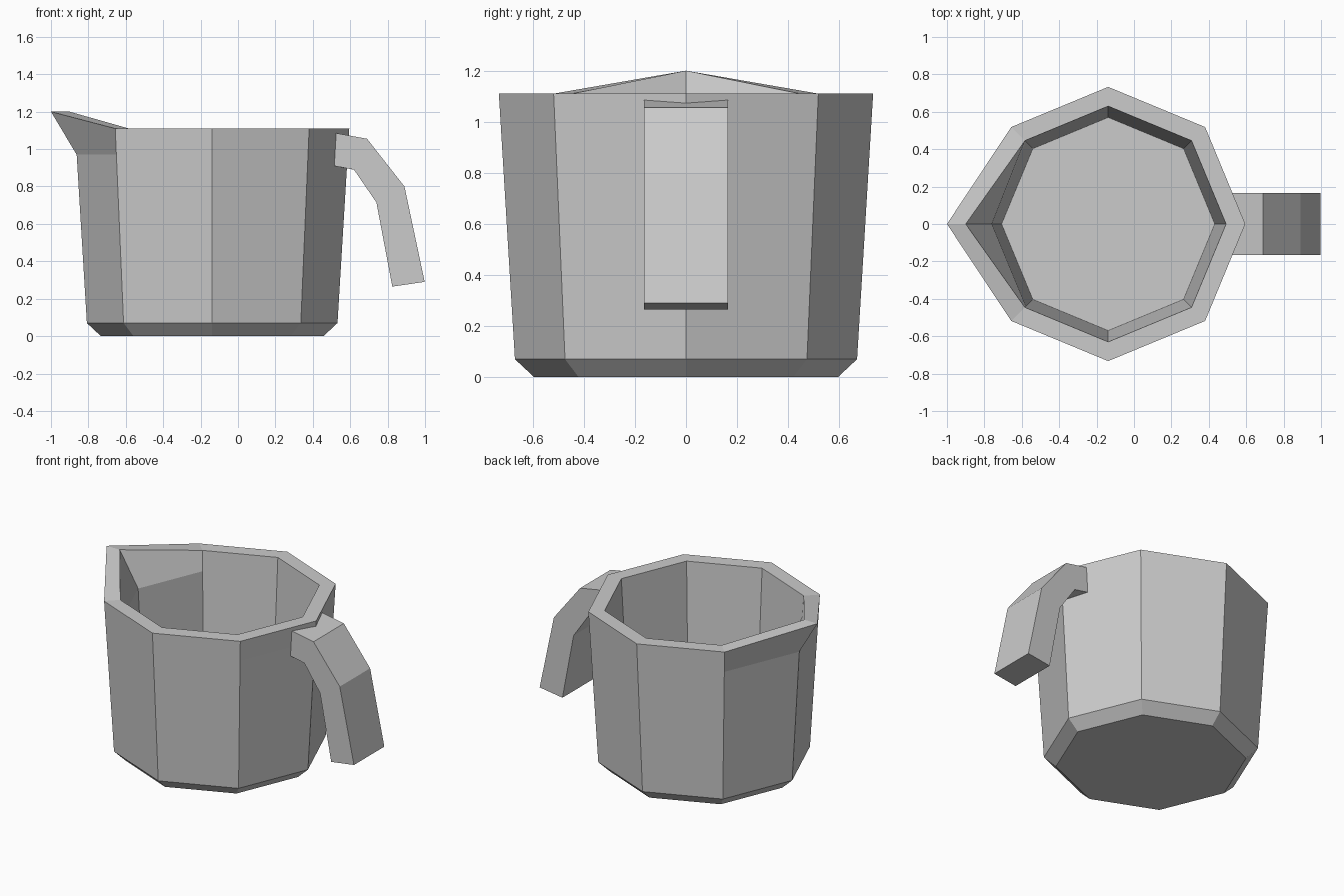
import bpy, bmesh
from math import cos, sin, pi, radians

if "Cube" in bpy.data.objects:
    bpy.data.objects.remove(bpy.data.objects["Cube"])

SIDES = 8
CX = -0.138          # axis of the cup
TIP = SIDES // 2     # index of the corner that carries the spout


def finish(bm, name):
    bmesh.ops.recalc_face_normals(bm, faces=bm.faces)
    mesh = bpy.data.meshes.new(name)
    bm.to_mesh(mesh)
    bm.free()
    obj = bpy.data.objects.new(name, mesh)
    bpy.context.collection.objects.link(obj)
    return obj


# Jug body: octagonal shell, outside bottom up to the rim and down to the floor
# (radius, z, optional spout corner (x, z))
levels = [
    (0.595, 0.0, None),
    (0.670, 0.07, None),
    (0.7245, 0.97, None),
    (0.733, 1.11, (-1.0, 1.2)),
    (0.630, 1.11, (-0.90, 1.2)),
    (0.622, 0.97, None),
    (0.570, 0.07, None),
]
bm = bmesh.new()
rings = []
for r, z, tip in levels:
    pts = [(CX + r * cos(2 * pi * i / SIDES), r * sin(2 * pi * i / SIDES), z)
           for i in range(SIDES)]
    if tip:
        pts[TIP] = (tip[0], 0, tip[1])
    rings.append([bm.verts.new(p) for p in pts])
for a, b in zip(rings, rings[1:]):
    for i in range(SIDES):
        j = (i + 1) % SIDES
        bm.faces.new((a[i], a[j], b[j], b[i]))
bm.faces.new(rings[0])
bm.faces.new(rings[-1])
bmesh.ops.dissolve_limit(bm, angle_limit=radians(1), verts=bm.verts, edges=bm.edges)
finish(bm, "jug_body")

# Handle: half of a bent bar, mirrored across y; its top end follows the wall corner
W = 0.165
outer = [(0.525, 1.085), (0.69, 1.055), (0.89, 0.80), (0.998, 0.29)]
inner = [(0.515, 0.91), (0.62, 0.89), (0.74, 0.715), (0.825, 0.265)]
bm = bmesh.new()
sections = []
for k, (o, i) in enumerate(zip(outer, inner)):
    mid_o, mid_i = ((0.592, 1.073), (0.582, 0.897)) if k == 0 else (o, i)
    sections.append([bm.verts.new((p[0], y, p[1])) for p, y in
                     ((mid_o, 0), (o, W), (i, W), (mid_i, 0))])
for a, b in zip(sections, sections[1:]):
    for k in range(3):
        bm.faces.new((a[k], a[k + 1], b[k + 1], b[k]))
bm.faces.new(sections[0])
bm.faces.new(sections[-1])
handle = finish(bm, "handle")
# outward normals for the open half bar: the side faces must point to +y
if any(p.normal.y < -0.9 for p in handle.data.polygons):
    handle.data.flip_normals()
mirror = handle.modifiers.new("mirror", 'MIRROR')
mirror.use_axis = (False, True, False)
mirror.use_clip = True
